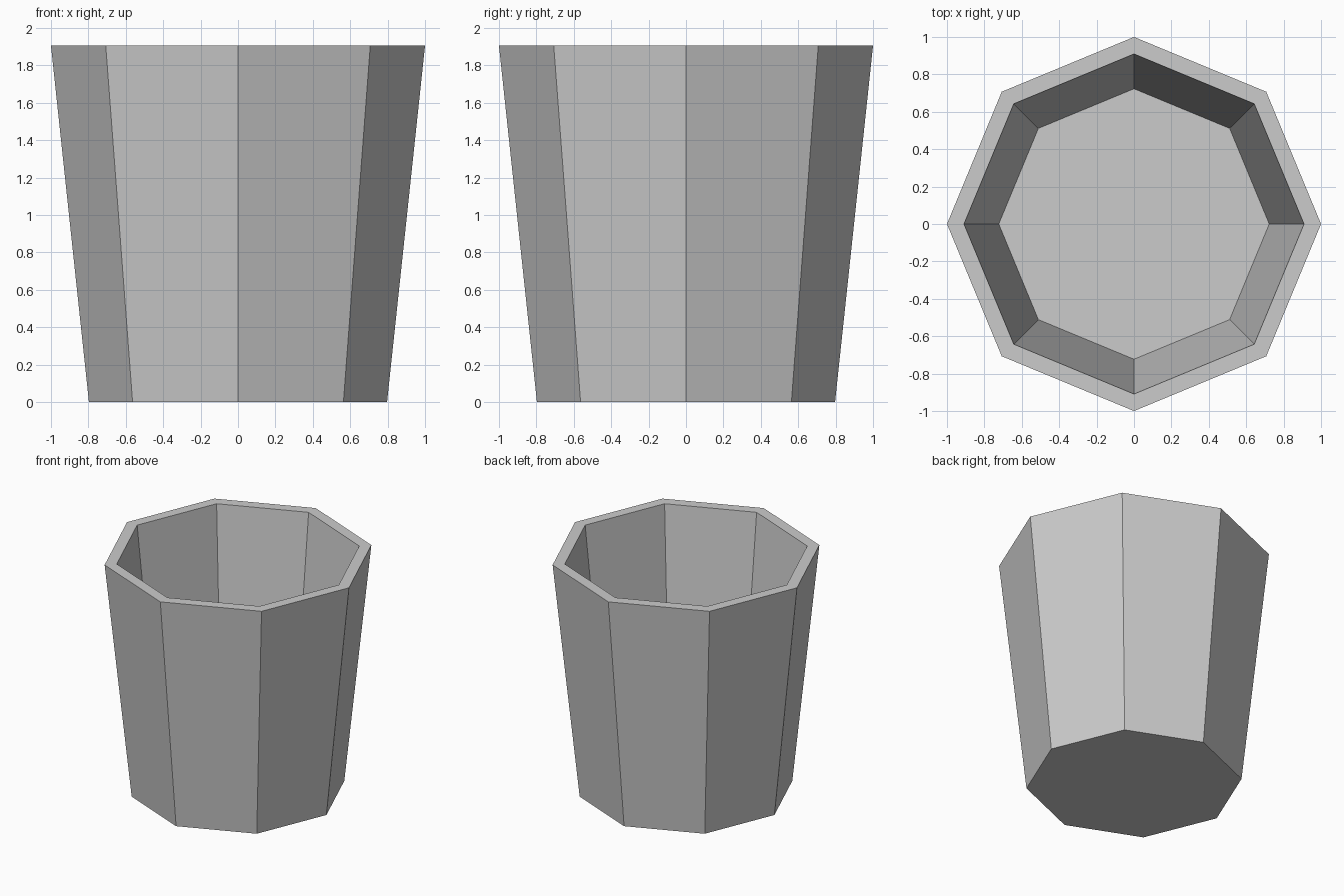
import bpy, bmesh, math

if "Cube" in bpy.data.objects:
    bpy.data.objects.remove(bpy.data.objects["Cube"])

SIDES = 8
HEIGHT = 1.905
# (radius, height) from outer base, up over the rim, down to the inner floor
PROFILE = [(0.797, 0.0), (1.0, HEIGHT), (0.909, HEIGHT), (0.723, 0.14)]

grey = bpy.data.materials.new("light_grey")
grey.diffuse_color = (0.6, 0.6, 0.6, 1.0)
grey.use_nodes = True
grey.node_tree.nodes["Principled BSDF"].inputs["Base Color"].default_value = grey.diffuse_color


def ring(bm, radius, z):
    return [bm.verts.new((radius * math.cos(math.tau * i / SIDES),
                          radius * math.sin(math.tau * i / SIDES), z))
            for i in range(SIDES)]


# Tapered eight-sided cup with a thick wall
bm = bmesh.new()
rings = [ring(bm, r, z) for r, z in PROFILE]
for low, high in zip(rings, rings[1:]):
    for i in range(SIDES):
        j = (i + 1) % SIDES
        bm.faces.new((low[i], low[j], high[j], high[i]))

# Underside and inner floor
bm.faces.new(rings[0][::-1])
bm.faces.new(rings[-1])
bmesh.ops.recalc_face_normals(bm, faces=bm.faces[:])

mesh = bpy.data.meshes.new("cup")
bm.to_mesh(mesh)
bm.free()
mesh.materials.append(grey)
cup = bpy.data.objects.new("cup", mesh)
bpy.context.collection.objects.link(cup)
